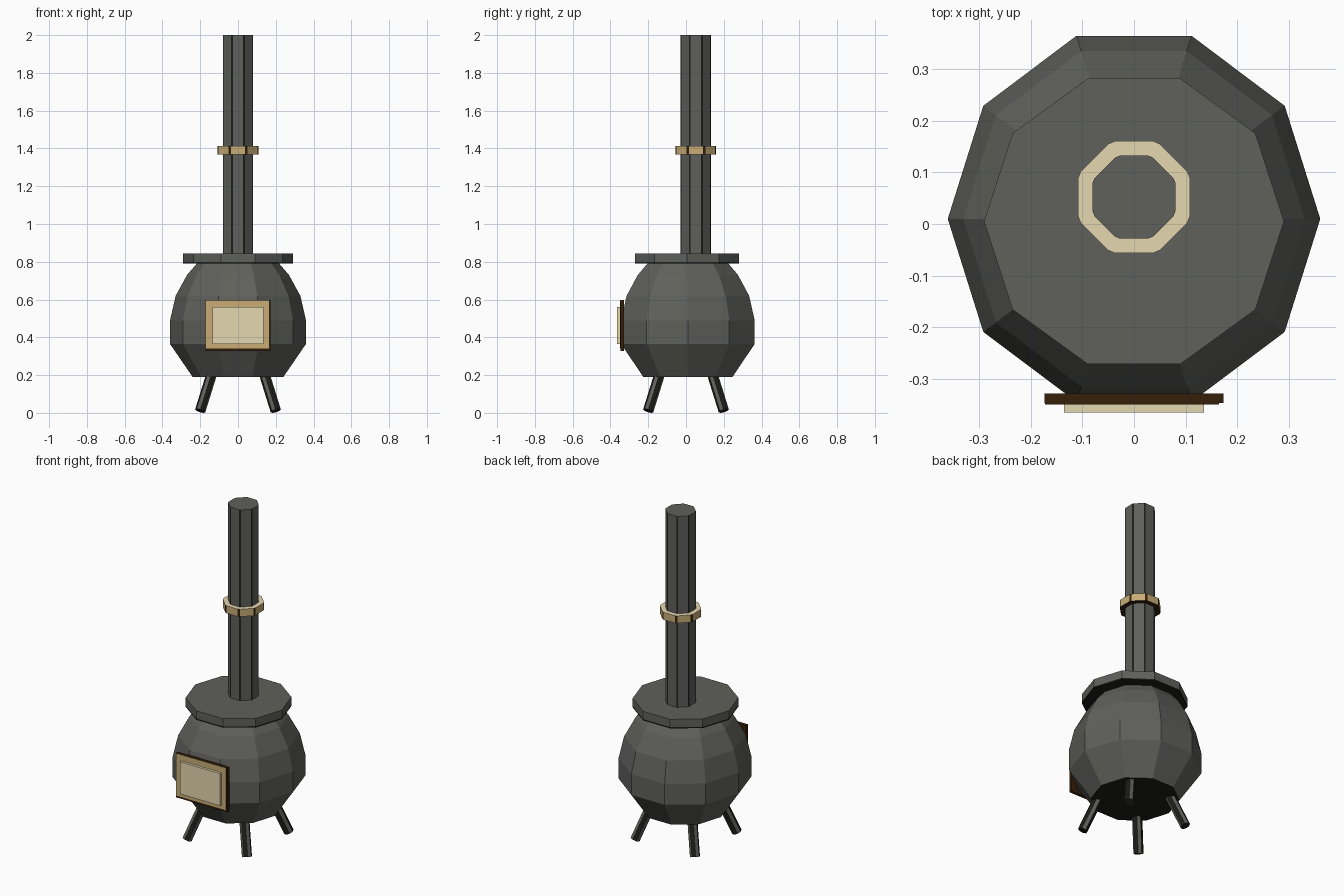
import bpy, bmesh, math
from mathutils import Vector

cube = bpy.data.objects.get("Cube")
if cube:
    bpy.data.objects.remove(cube, do_unlink=True)


def material(name, rgb):
    m = bpy.data.materials.new(name)
    m.use_nodes = True
    color = (*rgb, 1)
    m.diffuse_color = color
    m.node_tree.nodes["Principled BSDF"].inputs["Base Color"].default_value = color
    return m


IRON = material("dark_iron", (0.115, 0.115, 0.106))
BLACK = material("soot_black", (0.012, 0.012, 0.011))
GOLD = material("brass", (0.58, 0.42, 0.18))
CREAM = material("pale_brass", (0.78, 0.68, 0.43))
BROWN = material("dark_brass", (0.035, 0.014, 0.003))


def finish(name, bm, mats, rule=None):
    """Turn a bmesh into an object; rule picks a material from a face normal."""
    bmesh.ops.recalc_face_normals(bm, faces=bm.faces[:])
    bm.normal_update()
    if rule:
        for f in bm.faces:
            f.material_index = rule(f.normal)
    mesh = bpy.data.meshes.new(name)
    bm.to_mesh(mesh)
    bm.free()
    for m in mats:
        mesh.materials.append(m)
    obj = bpy.data.objects.new(name, mesh)
    bpy.context.collection.objects.link(obj)
    return obj


def lathe(name, profile, sides, y, mats, turn=0.0, depth=1.0, trim=0.0, closed=False, rule=None):
    """Stack of polygon rings from (radius, z) pairs; trim cuts a narrow strip off each corner."""
    bm = bmesh.new()
    half = math.pi / sides
    shrink = math.cos(half) / math.cos(half - trim)
    corners = [turn + 2 * half * i for i in range(sides)]
    angles = [a + d for a in corners for d in (-trim, trim)] if trim else corners
    rings = [[bm.verts.new((r * shrink * math.cos(a), y + depth * r * shrink * math.sin(a), z))
              for a in angles] for r, z in profile]
    pairs = list(zip(rings, rings[1:]))
    if closed:
        pairs.append((rings[-1], rings[0]))
    else:
        bm.faces.new(rings[0])
        bm.faces.new(rings[-1])
    count = len(angles)
    for low, high in pairs:
        for i in range(count):
            j = (i + 1) % count
            bm.faces.new((low[i], low[j], high[j], high[i]))
    return finish(name, bm, mats, rule)


def box(name, low, high, mats, rule=None):
    bm = bmesh.new()
    bmesh.ops.create_cube(bm, size=1)
    low, high = Vector(low), Vector(high)
    for v in bm.verts:
        v.co = (low + high) / 2 + v.co * (high - low)
    return finish(name, bm, mats, rule)


def rod(name, top, bottom, radius, sides, mats):
    """Tilted cylinder whose side faces alternate between two materials."""
    bm = bmesh.new()
    axis = Vector(top) - Vector(bottom)
    bmesh.ops.create_cone(bm, cap_ends=True, segments=sides, radius1=radius,
                          radius2=radius, depth=axis.length)
    turn = axis.to_track_quat('Z', 'Y')
    bm.transform(turn.to_matrix().to_4x4())
    bmesh.ops.translate(bm, verts=bm.verts[:], vec=(Vector(top) + Vector(bottom)) / 2)

    def alternate(n):
        local = turn.inverted() @ n
        if abs(local.z) > 0.5:
            return 1
        return math.floor(math.atan2(local.y, local.x) * sides / math.tau) % 2
    return finish(name, bm, mats, alternate)


def corner_strip(n):
    """True on the narrow strips between the flats of an octagon."""
    return math.cos(8 * math.atan2(n.y, n.x)) < 0


def collar_rule(n):
    if abs(n.z) > 0.5:
        return 1 if n.z > 0 else 2
    return 2 if corner_strip(n) else 0


# Faceted round belly with a black underside
belly = [(0.24, 0.19), (0.36, 0.365), (0.36, 0.49), (0.33, 0.62), (0.27, 0.73), (0.21, 0.80)]
lathe("belly", belly, 10, 0.01, [IRON, BLACK], depth=1.033,
      rule=lambda n: 1 if n.z < -0.9 else 0)

# Lid with a black lower lip
lathe("lid", [(0.29, 0.798), (0.29, 0.845)], 10, 0.005, [IRON])
lathe("lid_lip", [(0.29, 0.79), (0.29, 0.798)], 10, 0.005, [BLACK])

# Octagonal chimney with dark seams and a brass collar
PIPE_Y = 0.052
EIGHTH = math.pi / 8
pipe_r, collar_r = 0.08 / math.cos(EIGHTH), 0.108 / math.cos(EIGHTH)
lathe("chimney_pipe", [(pipe_r, 0.82), (pipe_r, 2.0)], 8, PIPE_Y, [IRON, BLACK],
      turn=EIGHTH, trim=0.06,
      rule=lambda n: 1 if abs(n.z) < 0.5 and corner_strip(n) else 0)
collar = [(pipe_r, 1.367), (collar_r, 1.367), (collar_r, 1.412), (pipe_r, 1.412)]
lathe("chimney_collar", collar, 8, PIPE_Y, [GOLD, CREAM, BROWN],
      turn=EIGHTH, trim=0.06, closed=True, rule=collar_rule)

# Front door: dark backing, brass face and a raised pale panel
box("door_backing", (-0.173, -0.346, 0.328), (0.173, -0.328, 0.597), [BROWN])
box("door_frame", (-0.172, -0.349, 0.34), (0.164, -0.345, 0.596), [GOLD, BROWN],
    rule=lambda n: 0 if n.y < -0.5 else 1)
box("door_panel", (-0.135, -0.364, 0.365), (0.135, -0.345, 0.56), [CREAM])

# Four splayed legs
for x, x_name in ((-1, "right"), (1, "left")):
    for y, y_name in ((-1, "front"), (1, "back")):
        rod(f"{y_name}_{x_name}_leg", (0.11 * x, 0.11 * y, 0.3),
            (0.2 * x, 0.2 * y, 0.011), 0.028, 8, [IRON, BLACK])
